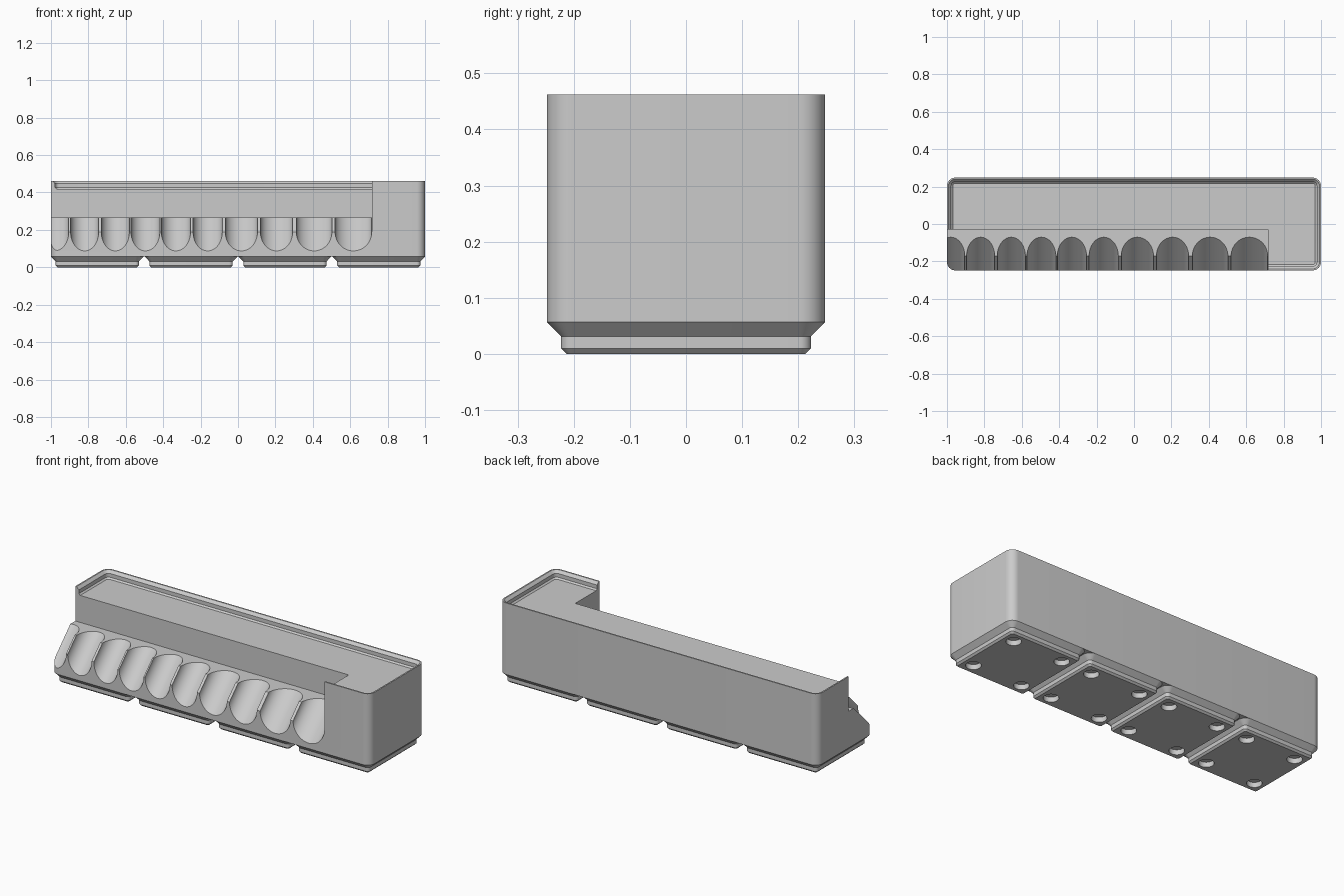
import bpy, bmesh, math
from mathutils import Matrix, Vector

if "Cube" in bpy.data.objects:
    bpy.data.objects.remove(bpy.data.objects["Cube"], do_unlink=True)

grey = bpy.data.materials.new("light grey plastic")
grey.use_nodes = True
GREY = (0.6, 0.6, 0.6, 1)
grey.diffuse_color = GREY
grey.node_tree.nodes["Principled BSDF"].inputs["Base Color"].default_value = GREY


def make_object(name, bm):
    bmesh.ops.recalc_face_normals(bm, faces=bm.faces)
    mesh = bpy.data.meshes.new(name)
    bm.to_mesh(mesh)
    bm.free()
    mesh.materials.append(grey)
    obj = bpy.data.objects.new(name, mesh)
    bpy.context.collection.objects.link(obj)
    return obj


def rounded_rect(hx, hy, r, z, steps=10):
    pts = []
    for k, (sx, sy) in enumerate([(1, 1), (-1, 1), (-1, -1), (1, -1)]):
        for i in range(steps + 1):
            a = math.pi / 2 * (k + i / steps)
            pts.append((sx * (hx - r) + r * math.cos(a), sy * (hy - r) + r * math.sin(a), z))
    return pts


def loft(name, hx, hy, radius, levels, cx=0):
    """Stack rounded rectangles; each level is (inset, height)."""
    bm = bmesh.new()
    rings = []
    for inset, z in levels:
        pts = rounded_rect(hx - inset, hy - inset, radius - inset, z)
        rings.append([bm.verts.new((x + cx, y, h)) for x, y, h in pts])
    for a, b in zip(rings, rings[1:]):
        for i in range(len(a)):
            j = (i + 1) % len(a)
            bm.faces.new((a[i], a[j], b[j], b[i]))
    bm.faces.new(rings[0])
    bm.faces.new(rings[-1])
    return make_object(name, bm)


def cylinder(name, rx, ry, depth, matrix, segments=48):
    bm = bmesh.new()
    bmesh.ops.create_cone(bm, cap_ends=True, segments=segments, radius1=1, radius2=1, depth=depth,
                          matrix=matrix @ Matrix.Diagonal((rx, ry, 1, 1)))
    return make_object(name, bm)


def cut(target, cutter):
    mod = target.modifiers.new("cut", 'BOOLEAN')
    mod.operation = 'DIFFERENCE'
    mod.solver = 'EXACT'
    mod.object = cutter
    bpy.context.view_layer.objects.active = target
    bpy.ops.object.modifier_apply(modifier=mod.name)
    bpy.data.objects.remove(cutter, do_unlink=True)


def smooth(obj):
    bpy.ops.object.select_all(action='DESELECT')
    obj.select_set(True)
    bpy.context.view_layer.objects.active = obj
    bpy.ops.object.shade_smooth_by_angle(angle=math.radians(25))


HALF_Y, CORNER, BASE, TOP = 0.248, 0.045, 0.057, 0.462

# Block with a stepped stacking rim around its sunken top
body = loft("bin_body", 1.0, HALF_Y, CORNER,
            [(0, BASE), (0, TOP), (0.008, TOP), (0.0225, 0.447), (0.0225, 0.426), (0.031, 0.418)])

# Open front step: shelf with a 45 degree chamfer
profile = [(-0.03, 0.265), (-0.171, 0.265), (-0.301, 0.135), (-0.301, 0.6), (-0.03, 0.6)]
bm = bmesh.new()
ends = [[bm.verts.new((x, y, z)) for y, z in profile] for x in (-1.1, 0.716)]
for i in range(len(profile)):
    j = (i + 1) % len(profile)
    bm.faces.new((ends[0][i], ends[0][j], ends[1][j], ends[1][i]))
for end in ends:
    bm.faces.new(end)
cut(body, make_object("step_cutter", bm))

# Row of sloping half-round cradles, widening toward the left
cradles = [(-0.98, 0.075), (-0.82, 0.075), (-0.656, 0.075), (-0.495, 0.077), (-0.332, 0.078),
           (-0.162, 0.078), (0.018, 0.086), (0.206, 0.086), (0.407, 0.095), (0.617, 0.098)]
tilt = Matrix.Rotation(math.radians(-45), 4, 'X')
for x, half_width in cradles:
    place = Matrix.Translation(Vector((x, -0.23, 0.206))) @ tilt
    cut(body, cylinder("cradle_cutter", half_width, 0.071, 0.35, place, 64))
smooth(body)

# Four stepped feet, each with four magnet pockets underneath
for n in range(4):
    cx = (n - 1.5) * 0.5015
    foot = loft("foot_%d" % (n + 1), HALF_Y, HALF_Y, CORNER,
                [(0.035, 0), (0.0255, 0.0095), (0.0255, 0.031), (0, BASE)], cx)
    for sx in (-1, 1):
        for sy in (-1, 1):
            place = Matrix.Translation(Vector((cx + sx * 0.155, sy * 0.155, 0)))
            cut(foot, cylinder("pocket_cutter", 0.039, 0.039, 0.057, place, 40))
    smooth(foot)
